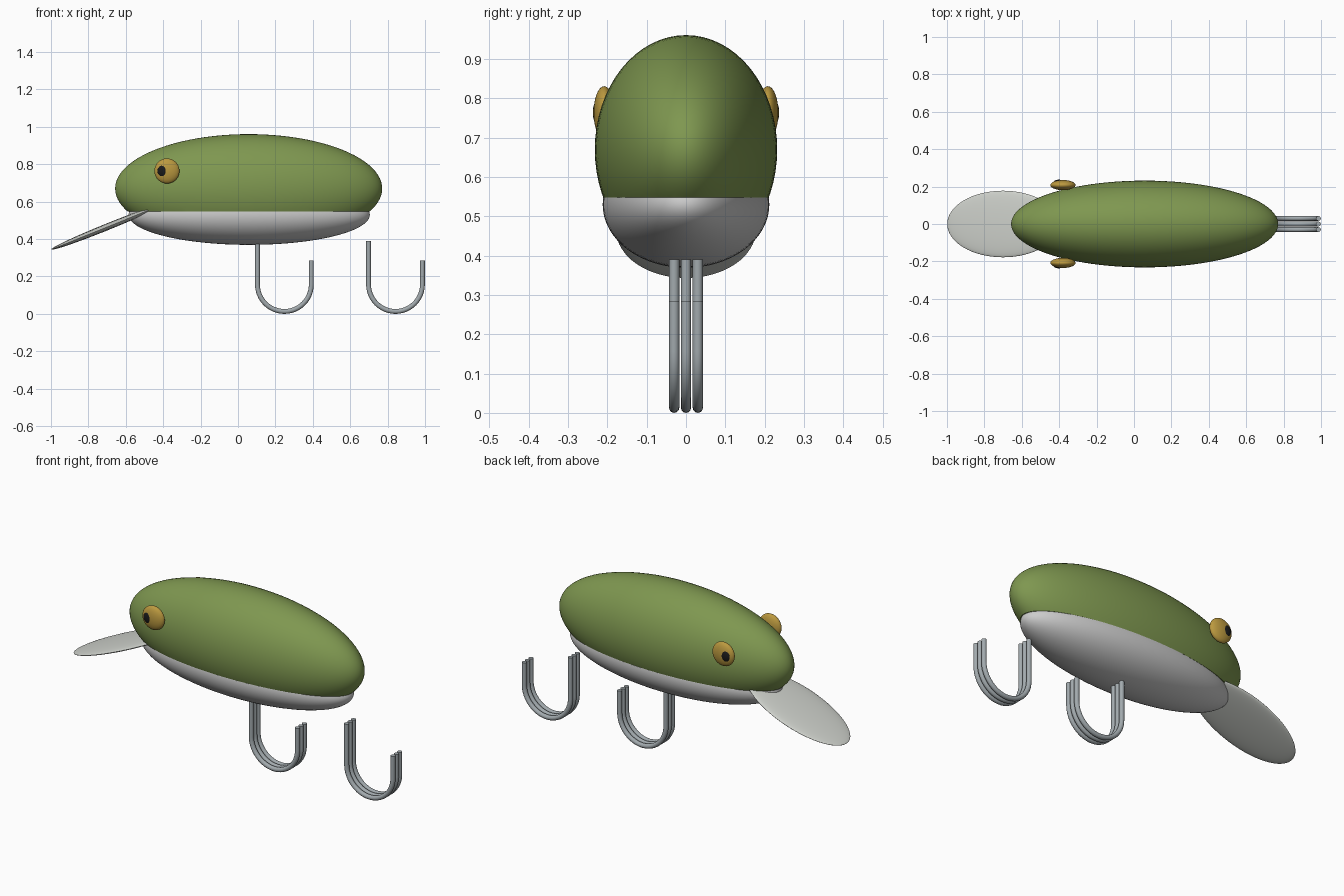
import bpy, bmesh, math
from mathutils import Matrix, Vector

if "Cube" in bpy.data.objects:
    bpy.data.objects.remove(bpy.data.objects["Cube"])


def material(name, rgb):
    m = bpy.data.materials.new(name)
    m.diffuse_color = (*rgb, 1)
    m.use_nodes = True
    m.node_tree.nodes["Principled BSDF"].inputs["Base Color"].default_value = m.diffuse_color
    return m


green = material("green", (0.21, 0.31, 0.08))
pale = material("pale", (0.76, 0.76, 0.74))
clear = material("lip_grey", (0.62, 0.64, 0.60))
amber = material("amber", (0.50, 0.32, 0.05))
black = material("black", (0.01, 0.01, 0.01))
steel = material("steel", (0.36, 0.40, 0.42))


def ellipsoid(name, centre, radii, mat, tilt=0.0, cut=None, keep_above=True, seg=48, rings=32):
    """Sphere with poles along x, scaled, tilted about y, optionally cut level at z = cut."""
    bm = bmesh.new()
    bmesh.ops.create_uvsphere(bm, u_segments=seg, v_segments=rings, radius=1)
    bm.transform(Matrix.Translation(centre) @ Matrix.Rotation(tilt, 4, 'Y')
                 @ Matrix.Diagonal((*radii, 1)) @ Matrix.Rotation(math.pi / 2, 4, 'Y'))
    if cut is not None:
        geom = bm.verts[:] + bm.edges[:] + bm.faces[:]
        res = bmesh.ops.bisect_plane(bm, geom=geom, plane_co=(0, 0, cut), plane_no=(0, 0, 1),
                                     clear_inner=keep_above, clear_outer=not keep_above)
        edges = [e for e in res["geom_cut"] if isinstance(e, bmesh.types.BMEdge)]
        bmesh.ops.contextual_create(bm, geom=edges)
    bmesh.ops.recalc_face_normals(bm, faces=bm.faces)
    me = bpy.data.meshes.new(name)
    bm.to_mesh(me)
    bm.free()
    me.materials.append(mat)
    me.shade_smooth()
    me.set_sharp_from_angle(angle=math.radians(40))
    ob = bpy.data.objects.new(name, me)
    bpy.context.collection.objects.link(ob)
    return ob


# Body: green back and pale belly
ellipsoid("back", (0.057, 0, 0.67), (0.714, 0.232, 0.291), green, cut=0.548, seg=64, rings=48)
ellipsoid("belly", (0.06, 0, 0.53), (0.645, 0.212, 0.161), pale, cut=0.548, keep_above=False,
          seg=64, rings=48)

# Diving lip
ellipsoid("diving_lip", (-0.70, 0, 0.465), (0.322, 0.178, 0.018), clear, tilt=-math.radians(22))

# Eyes on both sides
for side, s in (("front", -1), ("back", 1)):
    ellipsoid("eye_" + side, (-0.38, s * 0.208, 0.764), (0.067, 0.027, 0.067), amber)
    ellipsoid("pupil_" + side, (-0.402, s * 0.223, 0.764), (0.029, 0.014, 0.033), black)


def hook(name, cx, y):
    """J-shaped round wire: long shank, half-circle bend, short point."""
    r, cz = 0.144, 0.157
    pts = [(cx - r, y, 0.39)]
    for i in range(25):
        a = math.pi + math.pi * i / 24
        pts.append((cx + r * math.cos(a), y, cz + r * math.sin(a)))
    pts.append((cx + r, y, 0.285))
    cu = bpy.data.curves.new(name, 'CURVE')
    cu.dimensions = '3D'
    cu.bevel_depth = 0.013
    cu.bevel_resolution = 4
    cu.use_fill_caps = True
    sp = cu.splines.new('POLY')
    sp.points.add(len(pts) - 1)
    for p, co in zip(sp.points, pts):
        p.co = (*co, 1)
    cu.materials.append(steel)
    bpy.context.collection.objects.link(bpy.data.objects.new(name, cu))


# Two sets of three hooks
for label, cx in (("belly", 0.248), ("tail", 0.842)):
    for i in (-1, 0, 1):
        hook(f"{label}_hook_{i + 2}", cx, i * 0.03)
